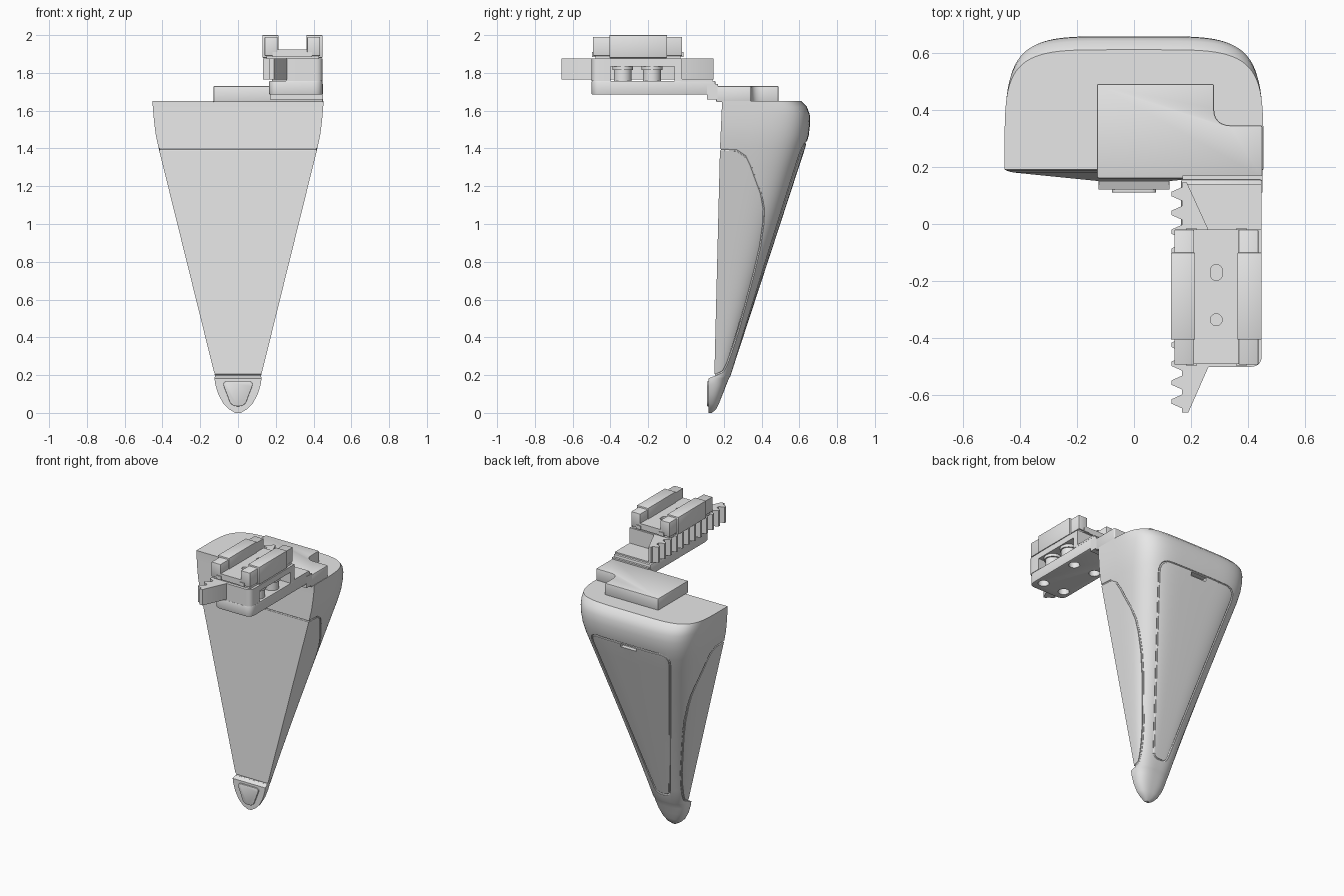
import bpy, bmesh, math
from mathutils import Vector

cube = bpy.data.objects.get("Cube")
if cube:
    bpy.data.objects.remove(cube, do_unlink=True)

grey = bpy.data.materials.new("plain grey")
grey.use_nodes = True
grey.diffuse_color = (0.8, 0.8, 0.8, 1)
grey.node_tree.nodes["Principled BSDF"].inputs["Base Color"].default_value = (0.8, 0.8, 0.8, 1)


def activate(ob):
    bpy.ops.object.select_all(action='DESELECT')
    ob.select_set(True)
    bpy.context.view_layer.objects.active = ob


def add_object(name, bm):
    bmesh.ops.recalc_face_normals(bm, faces=bm.faces[:])
    mesh = bpy.data.meshes.new(name)
    bm.to_mesh(mesh)
    bm.free()
    mesh.materials.append(grey)
    ob = bpy.data.objects.new(name, mesh)
    bpy.context.collection.objects.link(ob)
    return ob


def fillet(points, steps=6):
    """Round each (a, b, radius) corner of an outline."""
    out = []
    for i, p in enumerate(points):
        c = Vector(p[:2])
        r = p[2] if len(p) > 2 else 0
        if not r:
            out.append(c)
            continue
        a = c + (Vector(points[i - 1][:2]) - c).normalized() * r
        b = c + (Vector(points[(i + 1) % len(points)][:2]) - c).normalized() * r
        for k in range(steps + 1):
            t = k / steps
            out.append(a * (1 - t) ** 2 + c * 2 * t * (1 - t) + b * t * t)
    return out


def prism(name, outline, low, high, bevel=0.0, axis='z'):
    """Extrude an outline up z, or an xz outline along y."""
    bm = bmesh.new()
    def place(p, h):
        return (p[0], p[1], h) if axis == 'z' else (p[0], h, p[1])
    face = bm.faces.new([bm.verts.new(place(p, low)) for p in fillet(outline)])
    top = bmesh.ops.extrude_face_region(bm, geom=[face])["geom"]
    shift = (0, 0, high - low) if axis == 'z' else (0, high - low, 0)
    bmesh.ops.translate(bm, vec=shift, verts=[g for g in top if isinstance(g, bmesh.types.BMVert)])
    ob = add_object(name, bm)
    if bevel:
        mod = ob.modifiers.new("edge", 'BEVEL')
        mod.width, mod.segments, mod.limit_method = bevel, 2, 'ANGLE'
        mod.angle_limit = math.radians(40)
        activate(ob)
        bpy.ops.object.modifier_apply(modifier=mod.name)
    return ob


def box(name, x0, x1, y0, y1, z0, z1, bevel=0.0):
    return prism(name, [(x0, y0), (x1, y0), (x1, y1), (x0, y1)], z0, z1, bevel)


def cylinder(name, x, y, r, z0, z1, stretch=0.0):
    ring = [(x + r * math.cos(a), y + r * math.sin(a) + math.copysign(stretch, math.sin(a)))
            for a in (math.tau * (k + 0.5) / 24 for k in range(24))]
    return prism(name, ring, z0, z1)


def cut(ob, cutter, self_cross=False):
    mod = ob.modifiers.new("cut", 'BOOLEAN')
    mod.operation, mod.object, mod.solver = 'DIFFERENCE', cutter, 'EXACT'
    mod.use_self = self_cross
    activate(ob)
    bpy.ops.object.modifier_apply(modifier=mod.name)
    bpy.data.objects.remove(cutter, do_unlink=True)


# Tapered housing: height, half width, front y, back y
KEYS = [(0, .015, .12, .137), (.02, .048, .12, .16), (.05, .078, .12, .175),
        (.1, .105, .12, .195), (.15, .12, .12, .214), (.183, .125, .12, .228),
        (.195, .122, .15, .235), (1.4, .42, .18, .63), (1.47, .435, .183, .65),
        (1.53, .443, .186, .657), (1.58, .448, .188, .655), (1.62, .451, .19, .64),
        (1.65, .453, .19, .61)]


def section(z):
    n = 2.6 + 2.4 * min(z / 1.4, 1)
    for a, b in zip(KEYS, KEYS[1:]):
        if z <= b[0]:
            t = (z - a[0]) / (b[0] - a[0])
            return [a[i] + (b[i] - a[i]) * t for i in (1, 2, 3)] + [n]
    return list(KEYS[-1][1:]) + [n]


def back_point(x, z):
    w, front, back, n = section(z)
    return Vector((x, front + (back - front) * (1 - abs(x / w) ** n) ** (1 / n), z))


def side_point(y, z, side):
    w, front, back, n = section(z)
    t = max(0, (y - front) / (back - front))
    return Vector((side * w * (1 - t ** n) ** (1 / n), max(y, front), z))


bm = bmesh.new()
heights = sorted([k[0] for k in KEYS] + [0.3 + 0.1 * i for i in range(11)])
rings = []
for z in heights:
    w, front, back, n = section(z)
    ring = []
    for i in range(49):
        a = math.pi * i / 48
        c, s = math.cos(a), max(0, math.sin(a))
        x = math.copysign(abs(c) ** (2 / n), c) * w
        y = front + (back - front) * (s ** (2 / n) if 0 < i < 48 else 0)
        ring.append(bm.verts.new((x, y, z)))
    rings.append(ring)
for lower, upper in zip(rings, rings[1:]):
    for i in range(49):
        j = (i + 1) % 49
        bm.faces.new((lower[i], lower[j], upper[j], upper[i]))
bm.faces.new(rings[0])
bm.faces.new(rings[-1])
housing = add_object("housing", bm)


def groove(points, radius):
    curve = bpy.data.curves.new("groove", 'CURVE')
    curve.dimensions, curve.bevel_depth, curve.bevel_resolution = '3D', radius, 1
    spline = curve.splines.new('POLY')
    spline.points.add(len(points) - 1)
    for sp, p in zip(spline.points, points):
        sp.co = (*p, 1)
    spline.use_cyclic_u = True
    tube = bpy.data.objects.new("groove", curve)
    bpy.context.collection.objects.link(tube)
    activate(tube)
    bpy.ops.object.convert(target='MESH')
    cut(housing, bpy.context.view_layer.objects.active, True)


def subdivide(points, n):
    return [a.lerp(b, k / n) for a, b in zip(points, points[1:] + points[:1]) for k in range(n)]


# Panel seams: front cover wrapping onto both sides, and back cover
edge = [(.18, 1.395), (.27, 1.39), (.315, 1.36), (.34, 1.31), (.365, 1.24), (.395, 1.16),
        (.41, 1.08), (.407, 1), (.39, .88), (.36, .75), (.32, .6), (.28, .45), (.245, .34),
        (.215, .26), (.195, .22), (.15, .2)]
right = [side_point(y, z, 1) for y, z in edge]
left = [side_point(y, z, -1) for y, z in reversed(edge)]
groove(right + left, 0.007)
outline = fillet([(-.31, 1.43, .08), (.31, 1.43, .08), (.05, .25, .04), (-.05, .25, .04)])
groove([back_point(p.x, p.y) for p in subdivide(outline, 4)], 0.007)
cut(housing, box("slot", -.06, .06, .6, .7, 1.4, 1.425))

# Raised pad on the toe
prism("toe_pad", [(-.085, .167, .03), (.085, .167, .03), (.035, .035, .03), (-.035, .035, .03)],
      .11, .125, 0.003, 'y')

# Mounting plate on the top, its step and the arm
prism("mounting_plate", [(-.13, .16), (.45, .16), (.45, .345, .01), (.28, .345, .06),
                         (.28, .49), (-.13, .49)], 1.645, 1.73, 0.006)
box("plate_step", .17, .45, .11, .17, 1.66, 1.74)
arm = prism("arm", [(.165, -.5, .05), (.447, -.5, .05), (.447, .155), (.165, .155)],
            1.685, 1.758, 0.005)
for x in (.225, .39):
    for y in (-.42, -.12):
        cut(arm, cylinder("bolt_hole", x, y, .035, 1.66, 1.735))

# Toothed rack
teeth = []
pitch = .066
for i in range(12):
    y = -.645 + i * pitch
    teeth += [(.168, y), (.132, y + .016), (.132, y + .032), (.168, y + .048)]
prism("rack", [(.19, -.66), (.168, -.66)] + teeth + [(.168, .145), (.185, .145), (.265, -.03),
                                                     (.265, -.49)][0:], 1.765, 1.875)

# Carriage: end blocks, roof and posts
prism("carriage_front", [(.255, -.5), (.447, -.5, .04), (.447, -.4), (.255, -.4)], 1.758, 1.875)
box("carriage_back", .255, .447, -.06, -.02, 1.758, 1.875)
box("carriage_roof", .255, .447, -.4, -.06, 1.835, 1.875)
for y in (-.335, -.18):
    cylinder("post", .385, y, .047, 1.758, 1.82)
    cylinder("post_collar", .385, y, .055, 1.815, 1.84)
prism("rack_web", [(.18, .14), (.447, .14), (.447, -.03), (.26, -.03)], 1.755, 1.768)

# Channel on top: floor with holes, two rails with narrower ends
floor = box("channel_floor", .2, .375, -.49, -.02, 1.885, 1.925)
cut(floor, cylinder("slot_hole", .288, -.17, .021, 1.87, 1.95, .007))
cut(floor, cylinder("round_hole", .288, -.335, .021, 1.87, 1.95))
box("channel_base", .15, .43, -.48, -.03, 1.87, 1.89)
for mirror in (1, -1):
    def rail(name, inner, outer, y0, y1, z0, z1, bevel):
        xs = sorted(.288 + mirror * v for v in (inner, outer))
        box(name, *xs, y0, y1, z0, z1, bevel)
    rail("rail_middle", .074, .159, -.405, -.1, 1.88, 2, 0.003)
    rail("rail_end", .078, .147, -.492, -.02, 1.89, 1.99, 0.003)
    rail("rail_tab", .07, .105, -.497, -.014, 1.885, 1.91, 0)

for ob in bpy.context.collection.objects:
    if ob.type == 'MESH' and grey.name in ob.data.materials:
        activate(ob)
        bpy.ops.object.shade_smooth_by_angle(angle=math.radians(30))
